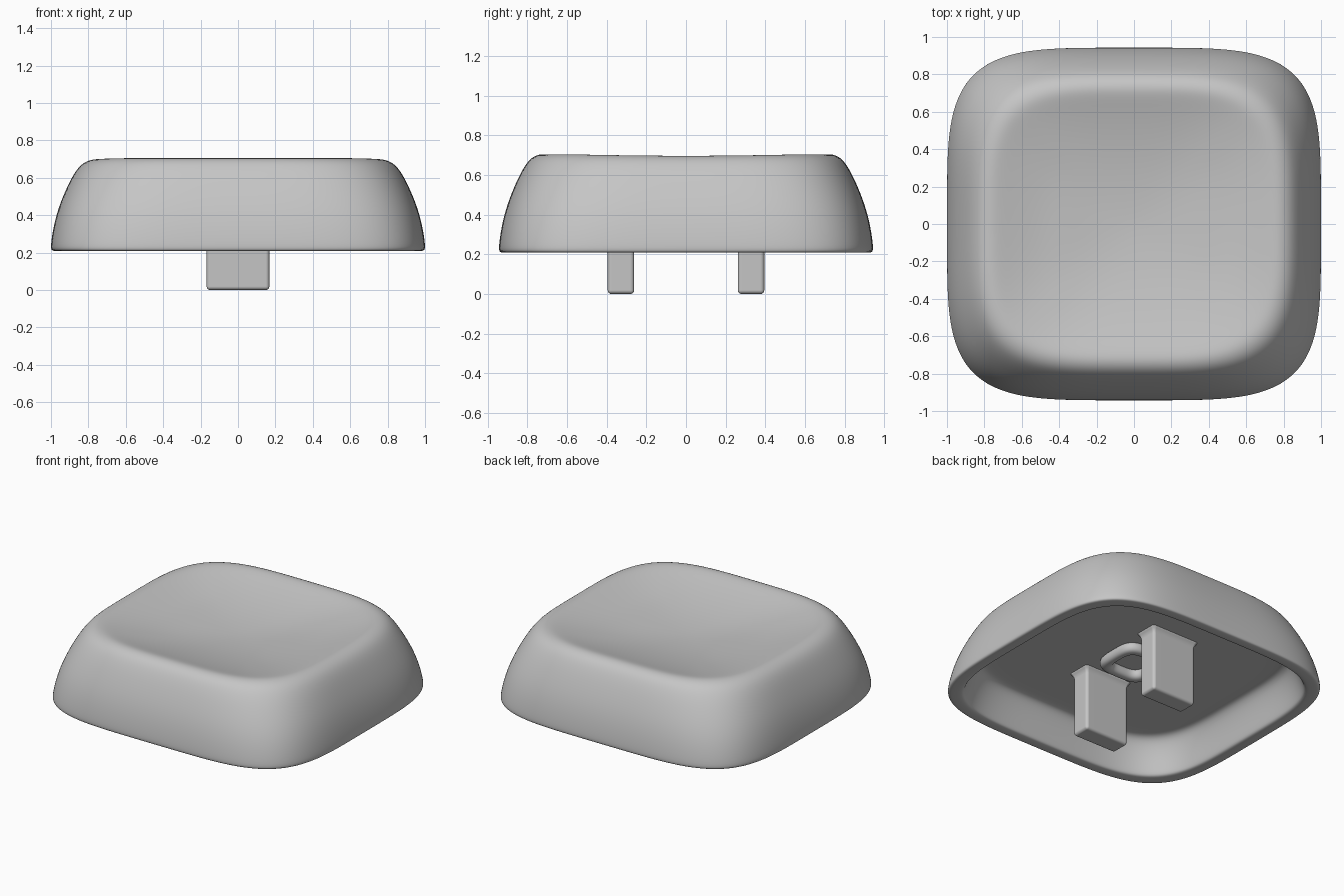
import bpy, bmesh, math

cube = bpy.data.objects.get("Cube")
if cube:
    bpy.data.objects.remove(cube, do_unlink=True)

grey = bpy.data.materials.new("plain_grey")
grey.use_nodes = True
colour = (0.56, 0.56, 0.56, 1)
grey.diffuse_color = colour
grey.node_tree.nodes["Principled BSDF"].inputs["Base Color"].default_value = colour


def make_object(name, bm):
    bmesh.ops.recalc_face_normals(bm, faces=bm.faces)
    mesh = bpy.data.meshes.new(name)
    bm.to_mesh(mesh)
    bm.free()
    mesh.materials.append(grey)
    for poly in mesh.polygons:
        poly.use_smooth = True
    obj = bpy.data.objects.new(name, mesh)
    bpy.context.collection.objects.link(obj)
    return obj


def loft(name, profile, depth, segments, closed=False, sag=0.0):
    """Stack rounded-square rings from (half width, height, squareness)."""
    bm = bmesh.new()
    rings = []
    for half, z, power in profile:
        ring = []
        for i in range(segments):
            a = 2 * math.pi * i / segments
            c, s = math.cos(a), math.sin(a)
            r = half / (abs(c) ** power + abs(s) ** power) ** (1 / power)
            dip = sag * max(0, math.cos(2 * a)) if z > 0.64 else 0
            ring.append(bm.verts.new((r * c, r * s * depth, z - dip)))
        rings.append(ring)
    pairs = list(zip(rings, rings[1:]))
    if closed:
        pairs.append((rings[-1], rings[0]))
    else:
        bm.faces.new(rings[0])
        bm.faces.new(rings[-1])
    for low, high in pairs:
        for i in range(segments):
            j = (i + 1) % segments
            bm.faces.new((low[i], low[j], high[j], high[i]))
    obj = make_object(name, bm)
    sub = obj.modifiers.new("smooth", 'SUBSURF')
    sub.levels = sub.render_levels = 2
    return obj


# Hollow cap: ceiling, inner wall, bottom lip, curved outer wall and rim
walls = [
    (0.03, 0.45), (0.4, 0.45), (0.78, 0.45), (0.83, 0.445), (0.86, 0.41),
    (0.89, 0.32), (0.91, 0.225), (0.92, 0.208), (0.975, 0.208), (0.998, 0.21),
    (1.002, 0.235), (0.987, 0.34), (0.957, 0.45), (0.91, 0.56), (0.87, 0.635),
    (0.83, 0.688), (0.775, 0.709),
]
cap_profile = [(r, z, 4.5 - 1.5 * max(0, z - 0.21)) for r, z in walls]

# Shallow bowl in the top, rounder towards its centre
bowl = 0.72
for r in (0.72, 0.66, 0.58, 0.48, 0.36, 0.24, 0.12, 0.03):
    cap_profile.append((r, 0.6 + 0.1 * (r / bowl) ** 2, 2 + 1.8 * r / bowl))
loft("cap_shell", cap_profile, 0.943, 64, sag=0.008)

# Raised ring under the ceiling
ring_profile = [(0.187, 0.46), (0.184, 0.405), (0.165, 0.385),
                (0.13, 0.385), (0.11, 0.405), (0.107, 0.46)]
loft("stem_ring", [(r, z, 4) for r, z in ring_profile], 1, 32, closed=True)

# Two clip legs with rounded edges, flaring where they meet the ceiling
for name, y in (("front_leg", -0.328), ("back_leg", 0.328)):
    bm = bmesh.new()
    bmesh.ops.create_cube(bm, size=1)
    for v in bm.verts:
        v.co.x *= 0.336
        v.co.y *= 0.134
        v.co.z = 0.425 * (v.co.z + 0.5)
    top = max(bm.faces, key=lambda f: f.calc_center_median().z)
    flare = bmesh.ops.extrude_face_region(bm, geom=[top])["geom"]
    bm.faces.remove(top)
    for v in (g for g in flare if isinstance(g, bmesh.types.BMVert)):
        v.co.x += math.copysign(0.025, v.co.x)
        v.co.y += math.copysign(0.025, v.co.y)
        v.co.z += 0.03
    bmesh.ops.translate(bm, verts=bm.verts, vec=(0, y, 0))
    leg = make_object(name, bm)
    bevel = leg.modifiers.new("rounded_edges", 'BEVEL')
    bevel.width = 0.026
    bevel.segments = 4
    leg.modifiers.new("even_shading", 'WEIGHTED_NORMAL')
